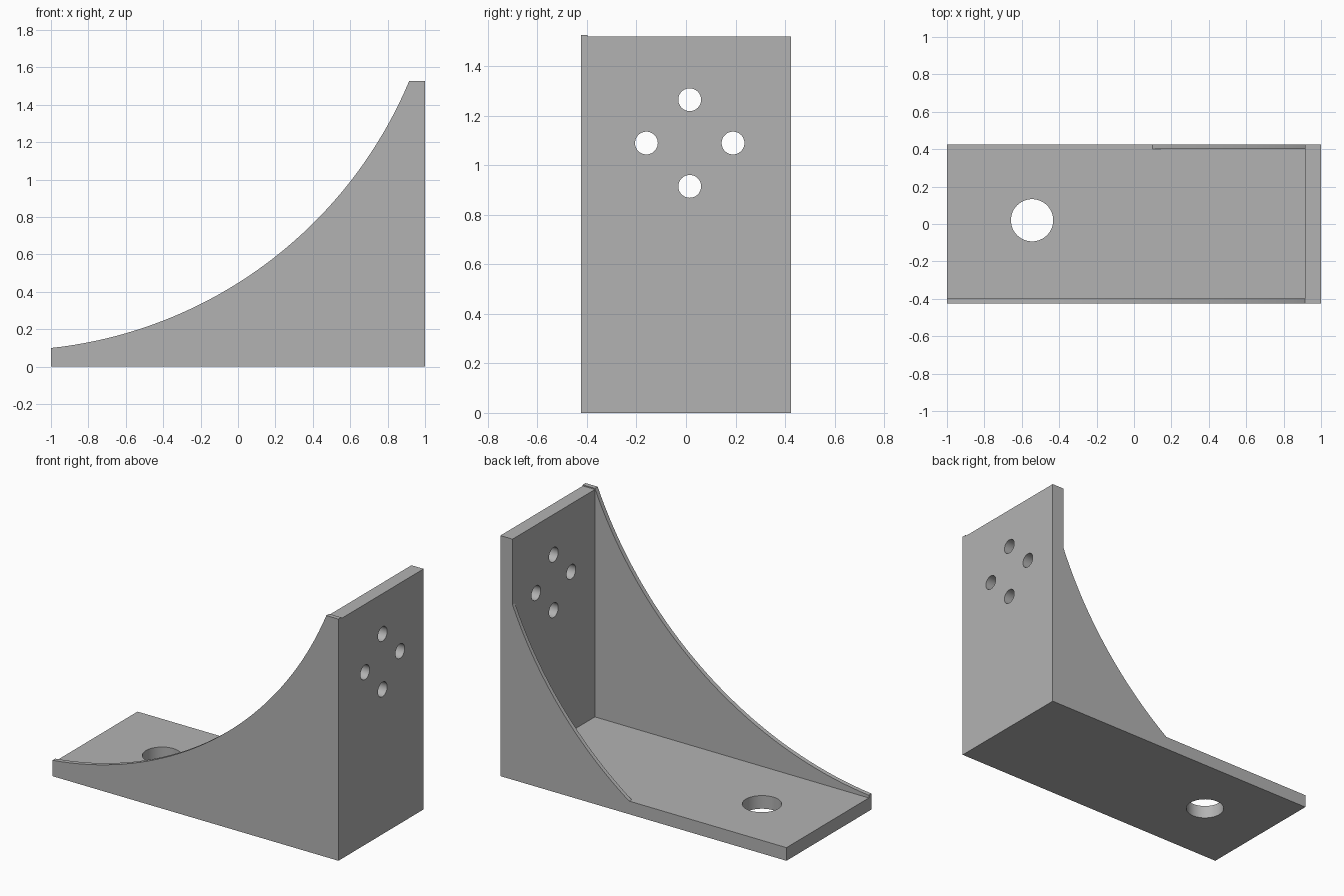
import bpy
import bmesh
import math
from mathutils import Matrix, Vector

default = bpy.data.objects.get("Cube")
if default:
    bpy.data.objects.remove(default, do_unlink=True)

# Overall sizes
HALF_X, BACK = 1.0, 0.425
WEB_IN = -0.397           # inner face of the tall side web
RIB_IN = 0.40             # inner face of the short side rib
BASE_T = 0.083            # base plate thickness
WALL_X = 0.915            # inner face of the upright plate
WALL_TOP, WEB_TOP = 1.52, 1.527
RADIUS = 2.35             # concave edge radius of both webs

grey = bpy.data.materials.new("plain grey")
grey.use_nodes = True
grey.diffuse_color = (0.45, 0.45, 0.45, 1)
bsdf = next(n for n in grey.node_tree.nodes if n.type == 'BSDF_PRINCIPLED')
bsdf.inputs["Base Color"].default_value = (0.45, 0.45, 0.45, 1)


def add_object(name, bm):
    bmesh.ops.recalc_face_normals(bm, faces=bm.faces)
    mesh = bpy.data.meshes.new(name)
    bm.to_mesh(mesh)
    bm.free()
    mesh.materials.append(grey)
    obj = bpy.data.objects.new(name, mesh)
    bpy.context.collection.objects.link(obj)
    return obj


def activate(obj):
    bpy.ops.object.select_all(action='DESELECT')
    obj.select_set(True)
    bpy.context.view_layer.objects.active = obj


def smooth(obj):
    activate(obj)
    bpy.ops.object.shade_smooth_by_angle(angle=math.radians(25))


def extrude_profile(name, points, y0, y1):
    """Extrude an x-z outline from y0 to y1."""
    bm = bmesh.new()
    face = bm.faces.new([bm.verts.new((x, y0, z)) for x, z in points])
    grown = bmesh.ops.extrude_face_region(bm, geom=[face])["geom"]
    verts = [v for v in grown if isinstance(v, bmesh.types.BMVert)]
    bmesh.ops.translate(bm, verts=verts, vec=(0, y1 - y0, 0))
    return add_object(name, bm)


def plate(name, x0, x1, y0, y1, z0, z1):
    return extrude_profile(name, [(x0, z0), (x1, z0), (x1, z1), (x0, z1)], y0, y1)


def concave_arc(start, end, steps=40):
    """Arc sagging below the chord from start to end."""
    a, b = Vector(start), Vector(end)
    chord = b - a
    up = Vector((-chord.y, chord.x)).normalized()
    center = (a + b) / 2 + up * math.sqrt(RADIUS ** 2 - (chord.length / 2) ** 2)
    t0 = math.atan2(a.y - center.y, a.x - center.x)
    t1 = math.atan2(b.y - center.y, b.x - center.x)
    angles = [t0 + (t1 - t0) * i / steps for i in range(steps + 1)]
    return [(center.x + RADIUS * math.cos(t), center.y + RADIUS * math.sin(t)) for t in angles]


def drill(obj, holes, axis, radius):
    """Cut round holes through a plate along the given axis."""
    turn = Matrix.Rotation(math.pi / 2, 4, 'Y') if axis == 'X' else Matrix.Identity(4)
    bm = bmesh.new()
    for spot in holes:
        bmesh.ops.create_cone(bm, cap_ends=True, segments=48, radius1=radius, radius2=radius,
                              depth=0.4, matrix=Matrix.Translation(spot) @ turn)
    cutter = add_object("hole_cutter", bm)
    cutter.hide_render = True
    mod = obj.modifiers.new("holes", 'BOOLEAN')
    mod.operation = 'DIFFERENCE'
    mod.solver = 'EXACT'
    mod.object = cutter
    activate(obj)
    bpy.ops.object.modifier_apply(modifier=mod.name)
    bpy.data.objects.remove(cutter, do_unlink=True)
    smooth(obj)


# Base plate with one large hole
base = plate("base_plate", -HALF_X, HALF_X, WEB_IN, BACK, 0, BASE_T)
drill(base, [(-0.545, 0.02, BASE_T / 2)], 'Z', 0.113)

# Upright plate with a diamond of four holes
wall = plate("upright_plate", WALL_X, HALF_X, WEB_IN, BACK, BASE_T, WALL_TOP)
spots = [((WALL_X + HALF_X) / 2, 0.015 + 0.175 * dy, 1.09 + 0.175 * dz)
         for dy, dz in ((1, 0), (-1, 0), (0, 1), (0, -1))]
drill(wall, spots, 'X', 0.046)

# Tall side web along the whole front
web = extrude_profile(
    "front_web",
    [(HALF_X, WEB_TOP), (HALF_X, 0), (-HALF_X, 0)] + concave_arc((-HALF_X, 0.10), (WALL_X, WEB_TOP)),
    -BACK, WEB_IN)
smooth(web)

# Short side rib at the back
rib = extrude_profile(
    "back_rib",
    [(WALL_X, BASE_T)] + concave_arc((0.10, BASE_T), (WALL_X, 1.105)),
    RIB_IN, BACK)
smooth(rib)
